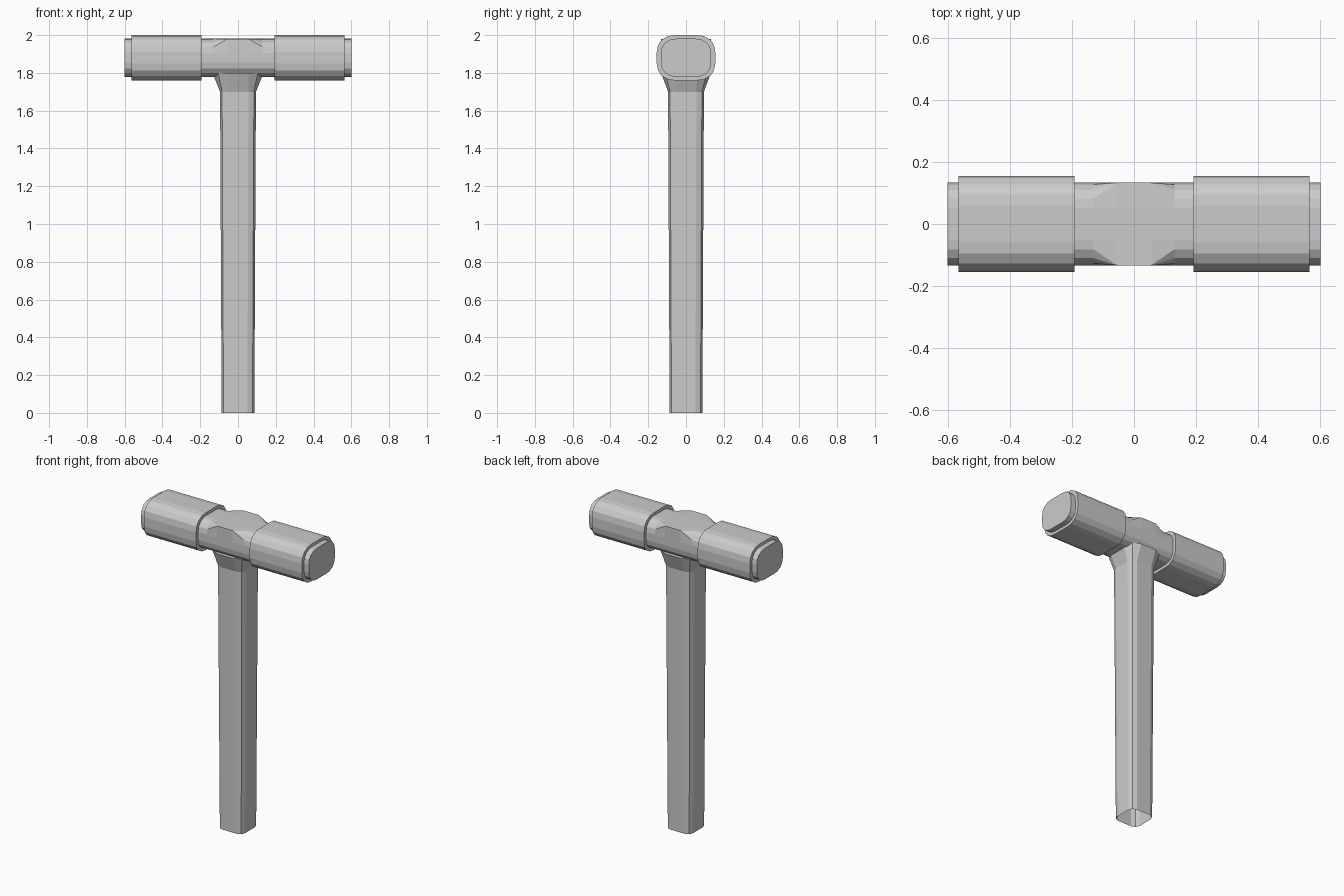
import bpy, bmesh

cube = bpy.data.objects.get("Cube")
if cube:
    bpy.data.objects.remove(cube, do_unlink=True)

mat = bpy.data.materials.new("plain grey")
mat.use_nodes = True
grey = (0.6, 0.6, 0.6, 1)
mat.diffuse_color = grey
mat.node_tree.nodes["Principled BSDF"].inputs["Base Color"].default_value = grey

MID = 1.88  # height of the head axis


def full_ring(quarter):
    """Mirror a quarter outline into a closed loop."""
    half = quarter + [(-a, b) for a, b in reversed(quarter)]
    return half + [(-a, -b) for a, b in half]


def loft(name, rings, cap_start=True, cap_end=True):
    bm = bmesh.new()
    loops = [[bm.verts.new(p) for p in ring] for ring in rings]
    n = len(loops[0])
    for low, high in zip(loops, loops[1:]):
        for i in range(n):
            j = (i + 1) % n
            bm.faces.new((low[i], low[j], high[j], high[i]))
    if cap_start:
        bm.faces.new(loops[0][::-1])
    if cap_end:
        bm.faces.new(loops[-1])
    bmesh.ops.remove_doubles(bm, verts=bm.verts, dist=0.0001)
    bmesh.ops.recalc_face_normals(bm, faces=bm.faces)
    mesh = bpy.data.meshes.new(name)
    bm.to_mesh(mesh)
    bm.free()
    mesh.materials.append(mat)
    obj = bpy.data.objects.new(name, mesh)
    bpy.context.collection.objects.link(obj)
    return obj


def across(x, outline):
    return [(x, y, MID + z) for y, z in outline]


# Head outlines: wide sleeve, slimmer core, and square-shouldered middle
sleeve = full_ring([(0.155, 0.03), (0.148, 0.068), (0.128, 0.096),
                    (0.095, 0.115), (0.06, 0.12)])
core = [(y * 0.86, z * 0.84) for y, z in sleeve]
square = [(y, z) if z < 0 else
          ((0.133 if y > 0 else -0.133), 0.1) if abs(z) > 0.04 and abs(y) > 0.06
          else (y, z) for y, z in core]

# Core bar with the square middle
loft("head_core", [across(-0.6, core), across(-0.13, core), across(-0.055, square),
                   across(0.055, square), across(0.13, core), across(0.6, core)])

# Sleeves on both striking ends
for side, name in ((1, "left_sleeve"), (-1, "right_sleeve")):
    loft(name, [across(side * 0.192, sleeve), across(side * 0.565, sleeve)])

# Handle, open below, flaring into the head
grip = full_ring([(0.095, 0.055), (0.084, 0.084), (0.055, 0.095)])
flare = full_ring([(0.135, 0.06), (0.105, 0.11), (0.055, 0.132)])


def level(z, outline, scale=1):
    return [(x * scale, y * scale, z) for x, y in outline]


handle = loft("handle", [level(0, grip, 0.91), level(1.7, grip),
                         level(1.8, flare)], cap_start=False)
